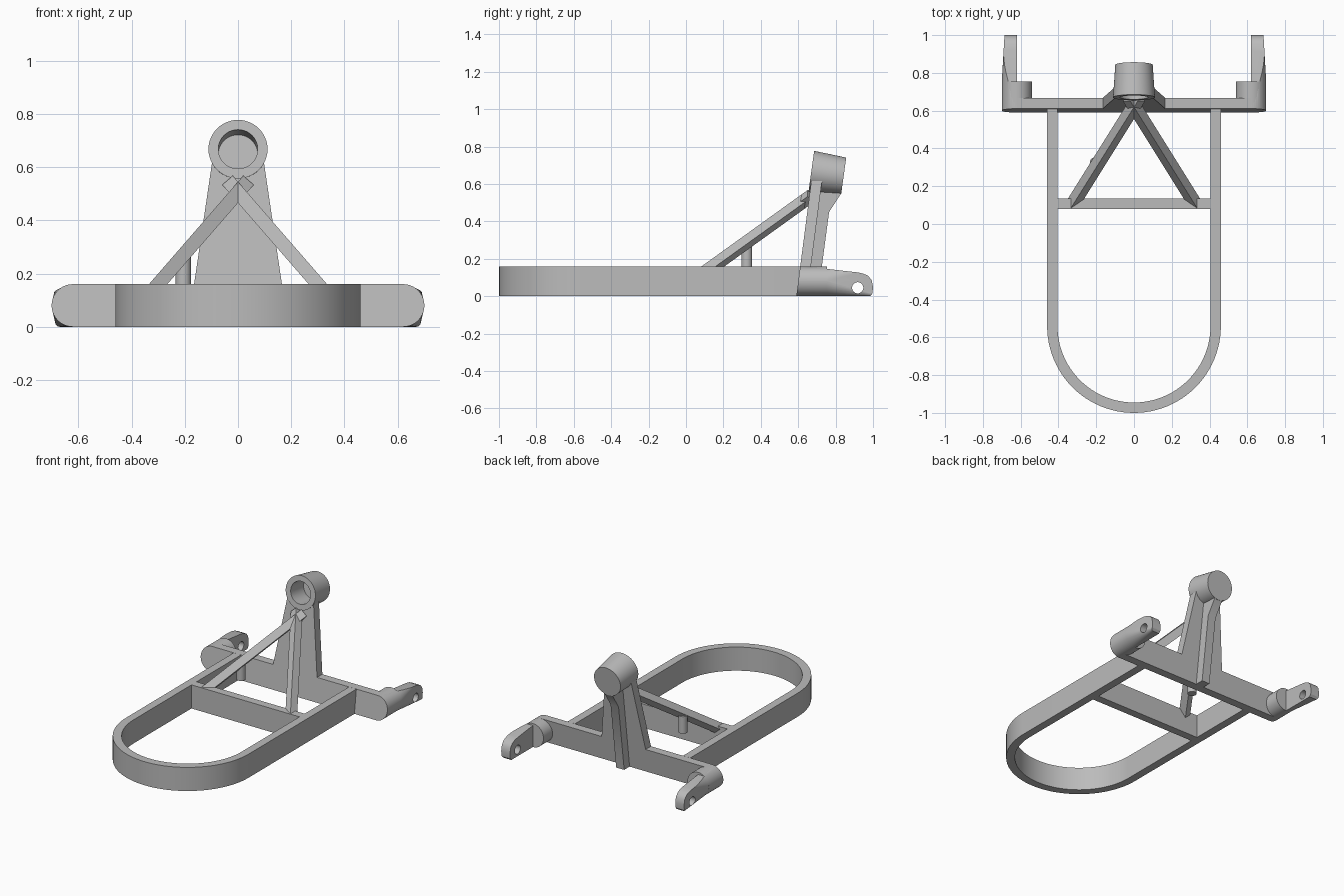
import bpy, bmesh, math
from mathutils import Vector, Matrix

cube = bpy.data.objects.get("Cube")
if cube:
    bpy.data.objects.remove(cube, do_unlink=True)

grey = bpy.data.materials.new("plain grey")
grey.use_nodes = True
grey.diffuse_color = (0.5, 0.5, 0.5, 1)
grey.node_tree.nodes["Principled BSDF"].inputs["Base Color"].default_value = (0.5, 0.5, 0.5, 1)

H = 0.16       # frame height
LEAN = 0.13    # backward lean of the rear parts


def finish(name, bm):
    bmesh.ops.recalc_face_normals(bm, faces=bm.faces[:])
    me = bpy.data.meshes.new(name)
    bm.to_mesh(me)
    bm.free()
    me.materials.append(grey)
    ob = bpy.data.objects.new(name, me)
    bpy.context.collection.objects.link(ob)
    return ob


def loft(name, rings):
    bm = bmesh.new()
    loops = [[bm.verts.new(p) for p in ring] for ring in rings]
    for a, b in zip(loops, loops[1:]):
        for i in range(len(a)):
            j = (i + 1) % len(a)
            bm.faces.new((a[i], a[j], b[j], b[i]))
    bm.faces.new(loops[0])
    bm.faces.new(loops[-1][::-1])
    return finish(name, bm)


def prism(name, pts, lo, hi, axis):
    """Extrude a 2D outline along the x, y or z axis."""
    place = {"x": lambda a, b, t: (t, a, b),
             "y": lambda a, b, t: (a, t, b),
             "z": lambda a, b, t: (a, b, t)}[axis]
    return loft(name, [[place(a, b, t) for a, b in pts] for t in (lo, hi)])


def rect(a0, a1, b0, b1):
    return [(a0, b0), (a1, b0), (a1, b1), (a0, b1)]


def arc(cx, cy, r, start, end, n=32):
    angles = [math.radians(start + (end - start) * i / n) for i in range(n + 1)]
    return [(cx + r * math.cos(t), cy + r * math.sin(t)) for t in angles]


def circle(cx, cy, r, n=32):
    return arc(cx, cy, r, 0, 360, n)[:-1]


def cone(name, r1, r2, start, end, n=48):
    """Round bar between two points."""
    start, end = Vector(start), Vector(end)
    bm = bmesh.new()
    bmesh.ops.create_cone(bm, cap_ends=True, segments=n, radius1=r1, radius2=r2,
                          depth=(end - start).length)
    turn = (end - start).to_track_quat('Z', 'Y').to_matrix().to_4x4()
    bm.transform(Matrix.Translation((start + end) / 2) @ turn)
    return finish(name, bm)


def lean(ob):
    for v in ob.data.vertices:
        v.co.y += LEAN * v.co.z


def boolean(ob, cutter, op):
    mod = ob.modifiers.new("cut", 'BOOLEAN')
    mod.object = cutter
    mod.operation = op
    mod.solver = 'EXACT'
    bpy.context.view_layer.objects.active = ob
    bpy.ops.object.modifier_apply(modifier=mod.name)


def discard(ob):
    bpy.data.objects.remove(ob, do_unlink=True)


parts = []

# U-shaped frame rail and its cross member
outer = [(0.46, 0.61)] + arc(0, -0.54, 0.46, 0, -180, 48) + [(-0.46, 0.61)]
inner = [(-0.405, 0.61)] + arc(0, -0.54, 0.405, -180, 0, 48) + [(0.405, 0.61)]
parts.append(prism("frame_loop", outer + inner, 0, H, "z"))
parts.append(prism("cross_member", rect(-0.42, 0.42, 0.08, 0.135), 0, H, "z"))

# Rear bar with tapered upright in one plate
half = [(0.62, 0), (0.62, H), (0.165, H), (0.097, 0.62)]
plate = prism("rear_plate", half + [(-x, z) for x, z in reversed(half)], 0.59, 0.647, "y")
lean(plate)

# Rib behind the upright, flaring out under the socket
rib = prism("rear_rib", [(0.64, 0), (0.705, 0), (0.765, 0.45), (0.83, 0.55),
                         (0.83, 0.6), (0.70, 0.6)], -0.03, 0.03, "x")

# Tapered socket with a stepped bore
front, back = Vector((0, 0.67, 0.667)), Vector((0, 0.843, 0.643))
axis = (back - front).normalized()
socket = cone("socket", 0.111, 0.099, front, back)
bore = cone("bore_cutter", 0.074, 0.074, front - axis * 0.1, front + axis * 0.14)
hole = cone("hole_cutter", 0.033, 0.033, front, back + axis * 0.1)
for ob in (socket, plate, rib):
    boolean(ob, bore, 'DIFFERENCE')
    boolean(ob, hole, 'DIFFERENCE')
discard(bore)
discard(hole)
parts += [plate, rib, socket]

# Side outline of the rear arms
arm_side = [(0.58, 0), (0.985, 0), (0.997, 0.015), (1.0, 0.05), (0.993, 0.085),
            (0.975, 0.108), (0.95, 0.12), (0.92, 0.127), (0.63, H), (0.58, H)]


def arm_ring(s, y, x_out, r, shift):
    """Arm section: flat inside, rounded outside."""
    pts = [(0.62, 0)] + arc(x_out - r, r, r, -90, 0, 10)
    pts += arc(x_out - r, H - r, r, 0, 90, 10) + [(0.62, H)]
    return [(s * x, y + shift * z, z) for x, z in pts]


for s, side in ((1, "left"), (-1, "right")):
    # Rounded boss at the end of the rear bar
    boss = prism(side + "_boss", circle(s * 0.62, 0.08, 0.08, 48), 0.59, 0.755, "y")
    for v in boss.data.vertices:
        if v.co.y < 0.7:
            v.co.y += LEAN * v.co.z
    # Rear arm with pivot hole
    arm = loft(side + "_arm", [arm_ring(s, 0.59, 0.70, 0.0795, LEAN),
                               arm_ring(s, 0.755, 0.70, 0.0795, 0),
                               arm_ring(s, 1.01, 0.685, 0.01, 0)])
    outline = prism("arm_cutter", arm_side, s * 0.5, s * 0.8, "x")
    pivot = prism("pivot_cutter", circle(0.918, 0.045, 0.03), s * 0.5, s * 0.8, "x")
    boolean(arm, outline, 'INTERSECT')
    boolean(arm, pivot, 'DIFFERENCE')
    discard(outline)
    discard(pivot)
    # Diagonal square strut from cross member to upright
    low, run = Vector((s * 0.30, 0.145, H)), Vector((s * -0.30, 0.48, 0.345))
    d = run.normalized()
    u = d.cross(Vector((0, 1, 0))).normalized() * 0.026
    w = u.cross(d).normalized() * 0.026
    corners = (u + w, w - u, -u - w, u - w)
    strut = loft(side + "_strut", [[low + run * t + c for c in corners] for t in (-0.09, 1.09)])
    parts += [boss, arm, strut]

# Short peg hanging under the right strut
parts.append(cone("strut_peg", 0.029, 0.029, (-0.205, 0.325, H), (-0.205, 0.325, 0.275), 24))

# Smooth the round surfaces, keep the edges sharp
bpy.ops.object.select_all(action='DESELECT')
for ob in parts:
    ob.select_set(True)
bpy.context.view_layer.objects.active = parts[0]
bpy.ops.object.shade_smooth_by_angle(angle=math.radians(30))
